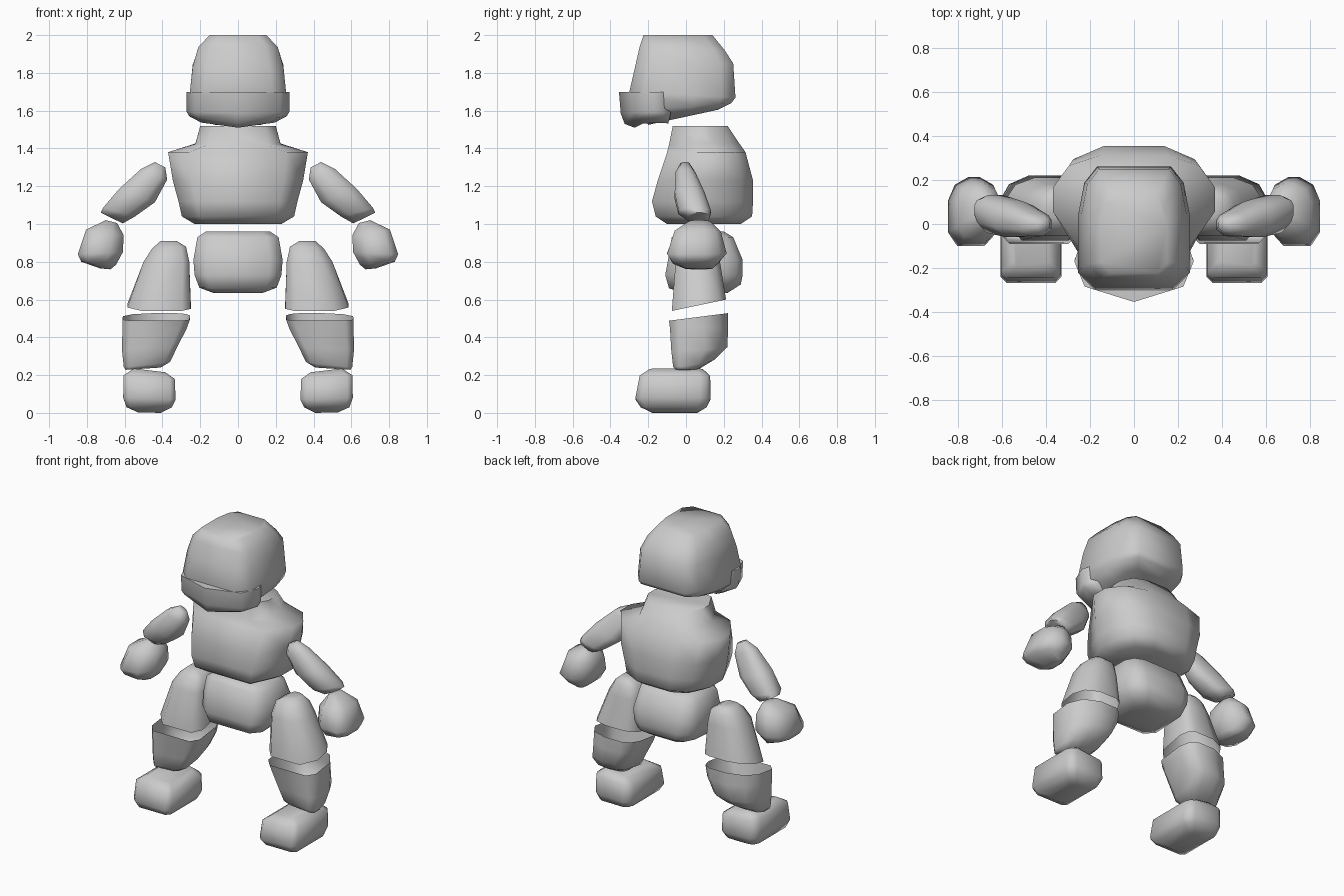
import bpy, bmesh, math

grey = bpy.data.materials.new("light_grey")
grey.diffuse_color = (0.6, 0.6, 0.6, 1)


def finish(name, bm):
    mesh = bpy.data.meshes.new(name)
    bm.to_mesh(mesh)
    bm.free()
    mesh.materials.append(grey)
    ob = bpy.data.objects.new(name, mesh)
    bpy.context.collection.objects.link(ob)
    bpy.ops.object.select_all(action='DESELECT')
    ob.select_set(True)
    bpy.context.view_layer.objects.active = ob
    bpy.ops.object.shade_smooth_by_angle(angle=math.radians(75))


def skin(name, loops, open_bottom=False, open_top=False):
    """Bridge equal-length point loops, first loop at the top."""
    bm = bmesh.new()
    rows = [[bm.verts.new(p) for p in loop] for loop in loops]
    n = len(rows[0])
    for a, b in zip(rows, rows[1:]):
        for i in range(n):
            j = (i + 1) % n
            bm.faces.new((a[i], a[j], b[j], b[i]))
    top, bottom = bm.faces.new(rows[0]), bm.faces.new(rows[-1])
    bmesh.ops.recalc_face_normals(bm, faces=bm.faces)
    holes = [f for f, o in ((top, open_top), (bottom, open_bottom)) if o]
    if holes:
        bmesh.ops.delete(bm, geom=holes, context='FACES_ONLY')
    finish(name, bm)


def plan(front_in, front_out, back_in, back_out):
    """Unit rectangle with cut front corners and rounded back corners."""
    (a, b), (c, d), (e, f), (g, h) = front_in, front_out, back_in, back_out
    k = 0.33
    return [(a, 0), (1 - c, 0), (1, d), (1, 1 - h), (1 - g * k, 1 - h * k),
            (1 - g, 1), (e, 1), (e * k, 1 - f * k), (0, 1 - f), (0, b)]


def block(name, rings, cf, cb, mirror=1, cfo=None, cbo=None, **kw):
    """Ring: inner x, z, outer x, z, front y, back y, z rise towards the back."""
    shape = plan(cf, cfo or cf, cb, cbo or cb)
    loops = [[(mirror * (xa + (xb - xa) * u), y0 + (y1 - y0) * v,
               za + (zb - za) * u + rise * v) for u, v in shape]
             for xa, za, xb, zb, y0, y1, rise in rings]
    skin(name, loops, **kw)


def centred(rings):
    """Ring: half width, z, front y, back y, rise."""
    return [(-w, z, w, z, y0, y1, r) for w, z, y0, y1, r in rings]


# Head shell with sloping underside
block("head", centred([
    (0.15, 2.00, -0.225, 0.14, 0), (0.21, 1.94, -0.245, 0.205, -0.02),
    (0.24, 1.83, -0.27, 0.25, 0.02), (0.255, 1.70, -0.30, 0.262, -0.03),
    (0.25, 1.60, -0.26, 0.24, 0.04), (0.17, 1.525, -0.20, 0.17, 0.08)]),
    (0.15, 0.14), (0.17, 0.4))

# Jutting jaw with a pointed front
jaw = [(0.22, -0.08), (0.255, -0.12), (0.272, -0.17), (0.225, -0.285), (0, -0.355)]
jaw = jaw + [(-x, y) for x, y in jaw[-2::-1]]
skin("jaw", [[(x * s, -0.12 + (y + 0.12) * d, z + 0.09 * k * abs(x) / 0.27)
              for x, y in jaw]
             for z, s, d, k in ((1.70, 1, 1, 0), (1.585, 1, 0.96, 0.1),
                                (1.53, 0.95, 0.87, 0.45), (1.51, 0.72, 0.65, 0.3))])

# Torso with neck and flared shoulders
block("torso", centred([
    (0.20, 1.52, -0.07, 0.22, 0), (0.225, 1.42, -0.09, 0.28, 0.01),
    (0.37, 1.38, -0.10, 0.315, 0), (0.345, 1.23, -0.15, 0.355, 0),
    (0.315, 1.12, -0.18, 0.355, 0), (0.297, 1.04, -0.16, 0.35, 0),
    (0.23, 1.00, -0.10, 0.29, 0)]), (0.15, 0.38), (0.3, 0.36))

# Pelvis
block("pelvis", centred([
    (0.17, 0.96, -0.03, 0.20, 0), (0.215, 0.93, -0.075, 0.25, 0),
    (0.236, 0.81, -0.095, 0.30, 0), (0.23, 0.73, -0.11, 0.30, 0),
    (0.205, 0.66, -0.09, 0.29, 0.02), (0.13, 0.635, -0.02, 0.22, 0)]),
    (0.14, 0.15), (0.2, 0.25))

# Limbs, built on both sides
for side, m in (("left", 1), ("right", -1)):
    block(side + "_upper_arm", [
        (0.385, 1.30, 0.44, 1.328, -0.03, 0.02, 0),
        (0.375, 1.235, 0.515, 1.29, -0.055, 0.05, 0),
        (0.44, 1.115, 0.63, 1.185, -0.06, 0.10, 0),
        (0.545, 1.04, 0.715, 1.085, -0.04, 0.132, 0),
        (0.61, 1.003, 0.727, 1.06, 0.01, 0.12, 0)],
        (0.25, 0.28), (0.3, 0.32), m)
    block(side + "_hand", [
        (0.64, 1.005, 0.70, 1.02, 0.02, 0.13, 0),
        (0.605, 0.94, 0.805, 0.97, -0.06, 0.185, 0),
        (0.61, 0.85, 0.848, 0.84, -0.10, 0.215, 0),
        (0.645, 0.785, 0.83, 0.80, -0.07, 0.17, 0),
        (0.675, 0.76, 0.73, 0.765, 0.0, 0.14, 0)],
        (0.3, 0.25), (0.4, 0.35), m, cfo=(0.18, 0.2))
    block(side + "_thigh", [
        (0.325, 0.91, 0.41, 0.91, 0.02, 0.13, 0),
        (0.275, 0.88, 0.455, 0.87, -0.02, 0.165, 0),
        (0.258, 0.80, 0.50, 0.80, -0.055, 0.18, 0),
        (0.25, 0.54, 0.585, 0.54, -0.075, 0.212, 0.06)],
        (0.14, 0.18), (0.2, 0.25), m, cfo=(0.22, 0.3), cbo=(0.4, 0.35),
        open_bottom=True)
    block(side + "_shin", [
        (0.255, 0.488, 0.61, 0.488, -0.09, 0.222, 0.04),
        (0.27, 0.45, 0.612, 0.45, -0.085, 0.222, 0),
        (0.32, 0.35, 0.614, 0.33, -0.078, 0.22, 0.01),
        (0.36, 0.265, 0.605, 0.24, -0.068, 0.15, 0.03),
        (0.41, 0.24, 0.595, 0.228, -0.055, 0.07, 0)],
        (0.12, 0.15), (0.2, 0.3), m, cbo=(0.45, 0.4), open_top=True)
    block(side + "_foot", [
        (0.385, 0.215, 0.55, 0.235, -0.19, 0.09, 0),
        (0.335, 0.18, 0.605, 0.20, -0.245, 0.128, 0),
        (0.33, 0.07, 0.608, 0.08, -0.268, 0.13, 0),
        (0.35, 0.03, 0.59, 0.03, -0.24, 0.11, 0),
        (0.41, 0.0, 0.53, 0.003, -0.18, 0.06, 0)],
        (0.1, 0.07), (0.17, 0.14), m)
